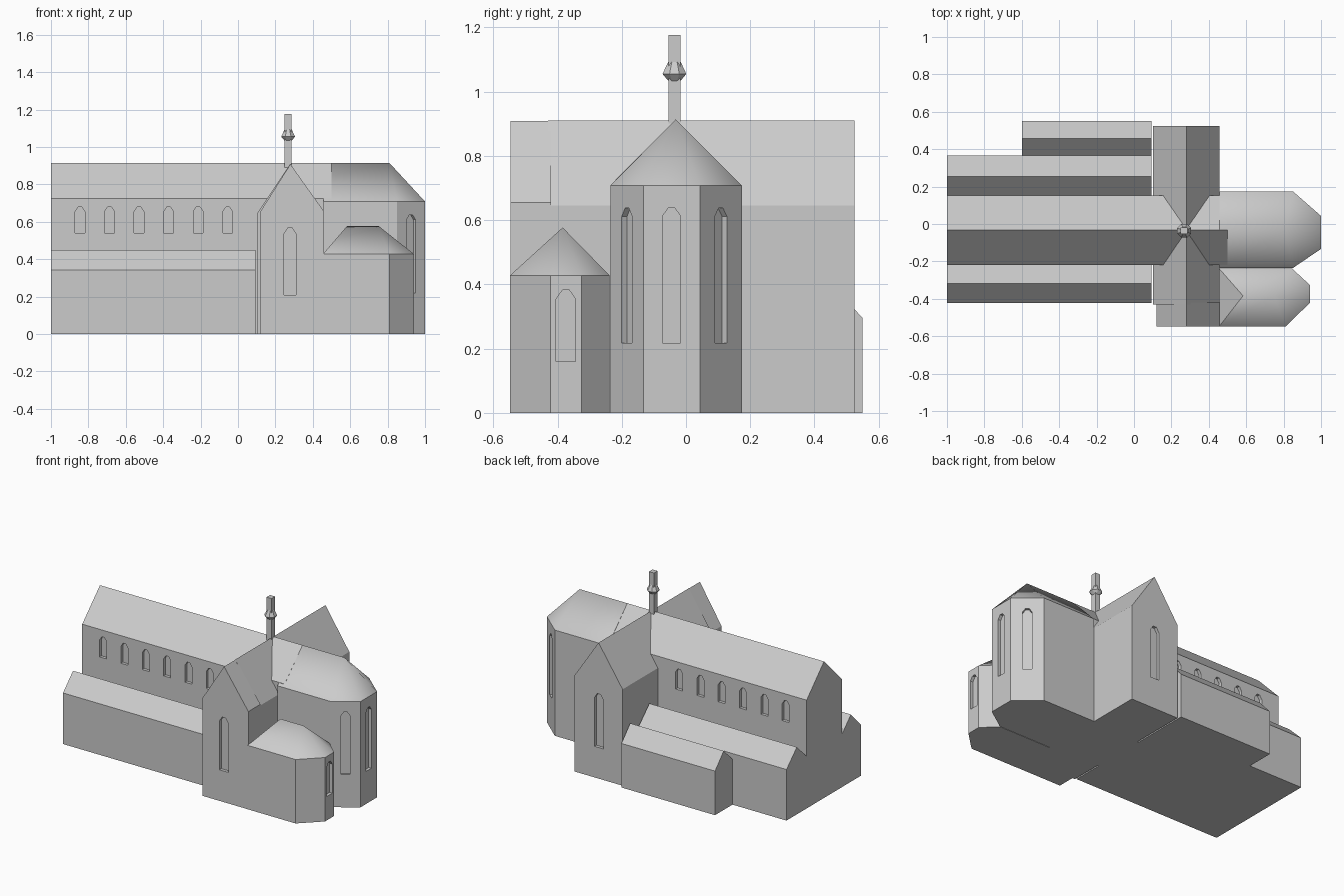
import bpy, bmesh, math
from mathutils import Vector, Matrix

if "Cube" in bpy.data.objects:
    bpy.data.objects.remove(bpy.data.objects["Cube"])

stone = bpy.data.materials.new("pale_grey_stone")
stone.diffuse_color = (0.6, 0.6, 0.6, 1)
stone.use_nodes = True
stone.node_tree.nodes["Principled BSDF"].inputs["Base Color"].default_value = stone.diffuse_color


def make(name, verts, faces, smooth=()):
    me = bpy.data.meshes.new(name)
    me.from_pydata(verts, [], faces)
    bm = bmesh.new()
    bm.from_mesh(me)
    bmesh.ops.recalc_face_normals(bm, faces=bm.faces)
    bm.faces.ensure_lookup_table()
    for i in smooth:
        bm.faces[i].smooth = True
    bm.to_mesh(me)
    bm.free()
    me.materials.append(stone)
    ob = bpy.data.objects.new(name, me)
    bpy.context.collection.objects.link(ob)
    return ob


def prism(name, bottom, top):
    """Closed solid between two matching rings."""
    n = len(bottom)
    faces = [tuple(range(n)), tuple(range(n, 2 * n))]
    faces += [(i, (i + 1) % n, n + (i + 1) % n, n + i) for i in range(n)]
    return make(name, list(bottom) + list(top), faces)


def house(name, axis, a0, a1, lo, hi, ridge, eave, top):
    """Gabled block running along the x or y axis."""
    prof = [(lo, 0), (hi, 0), (hi, eave), (ridge, top), (lo, eave)]
    put = (lambda a, p: (a, p[0], p[1])) if axis == 'x' else (lambda a, p: (p[0], a, p[1]))
    return prism(name, [put(a0, p) for p in prof], [put(a1, p) for p in prof])


def lancet(ob, x, y, z0, z1, w, angle, tip, depth=0.02):
    """Cut a shallow pointed window; angle is the outward wall direction."""
    out = Vector((math.cos(angle), math.sin(angle), 0))
    side = Vector((-out.y, out.x, 0))
    prof = [(-w / 2, z0), (w / 2, z0), (w / 2, z1 - tip), (0.18 * w, z1 - 0.1 * tip),
            (-0.18 * w, z1 - 0.1 * tip), (-w / 2, z1 - tip)]
    ring = [Vector((x, y, 0)) + side * s + Vector((0, 0, z)) for s, z in prof]
    cut = prism("window_cutter", [p - out * depth for p in ring], [p + out * 0.03 for p in ring])
    cut.hide_render = True
    m = ob.modifiers.new("window", 'BOOLEAN')
    m.operation, m.solver, m.object = 'DIFFERENCE', 'EXACT', cut
    bpy.context.view_layer.objects.active = ob
    bpy.ops.object.modifier_apply(modifier=m.name)
    bpy.data.objects.remove(cut)


def apse(name, ring, eave, ridge, top):
    """Polygonal-ended walls with a softly shaded hipped roof."""
    walls = prism(name + "_walls", [(x, y, 0) for x, y in ring], [(x, y, eave) for x, y in ring])
    (xa, xb), yr = ridge
    make(name + "_roof", [(x, y, eave) for x, y in ring] + [(xa, yr, top), (xb, yr, top)],
         [(0, 1, 7, 6), (1, 2, 7), (2, 3, 7), (3, 4, 7), (4, 5, 6, 7), (5, 0, 6), (5, 4, 3, 2, 1, 0)],
         smooth=range(5))
    return walls


def facet_window(ob, p, q, z0, z1, w, tip):
    a = math.atan2(-(q[0] - p[0]), q[1] - p[1])
    lancet(ob, (p[0] + q[0]) / 2, (p[1] + q[1]) / 2, z0, z1, w, a, tip)


# Nave with clerestory windows on both sides
nave = house("nave", 'x', -1, 0.5, -0.22, 0.152, -0.032, 0.725, 0.914)
for i in range(6):
    x = -0.845 + i * 0.158
    lancet(nave, x, -0.22, 0.54, 0.682, 0.052, -math.pi / 2, 0.028)
    lancet(nave, x, 0.152, 0.54, 0.682, 0.052, math.pi / 2, 0.028)

# Side aisles and the lower north annex
house("south_aisle", 'x', -1, 0.093, -0.423, -0.21, -0.317, 0.342, 0.45)
house("north_aisle", 'x', -1, 0.093, 0.145, 0.365, 0.255, 0.342, 0.45)
house("north_annex", 'x', -0.6, 0.093, 0.355, 0.55, 0.458, 0.295, 0.395)

# Transept: main block plus the slightly narrower south end
main = house("transept", 'y', -0.43, 0.525, 0.102, 0.457, 0.28, 0.645, 0.91)
south = house("transept_south_end", 'y', -0.547, -0.42, 0.12, 0.46, 0.28, 0.655, 0.908)
lancet(south, 0.278, -0.547, 0.208, 0.57, 0.066, -math.pi / 2, 0.035)
lancet(main, 0.278, 0.525, 0.208, 0.57, 0.066, math.pi / 2, 0.035)

# Choir with three tall windows
ring = [(0.457, -0.235), (0.85, -0.235), (1, -0.133), (1, 0.043), (0.85, 0.174), (0.457, 0.174)]
choir = apse("choir", ring, 0.708, ((0.457, 0.81), -0.032), 0.914)
for i in (1, 2, 3):
    facet_window(choir, ring[i], ring[i + 1], 0.218, 0.64, 0.057, 0.028)

# Small side chapel
ring = [(0.455, -0.548), (0.81, -0.548), (0.94, -0.422), (0.94, -0.326), (0.845, -0.238), (0.455, -0.238)]
chapel = apse("chapel", ring, 0.428, ((0.583, 0.752), -0.384), 0.577)
facet_window(chapel, ring[2], ring[3], 0.16, 0.385, 0.06, 0.03)

# Slim ridge turret: square shaft with an octagonal bulb
cx, cy, h = 0.268, -0.036, 0.0185


def circle(r, z, n=8):
    return [(cx + r * math.cos((i + 0.5) * math.tau / n), cy + r * math.sin((i + 0.5) * math.tau / n), z)
            for i in range(n)]


prism("turret_shaft", circle(h * math.sqrt(2), 0.85, 4), circle(h * math.sqrt(2), 1.177, 4))
prism("turret_bulb_lower", circle(0.019, 1.032), circle(0.04, 1.055))
prism("turret_bulb_upper", circle(0.04, 1.055), circle(0.021, 1.093))
